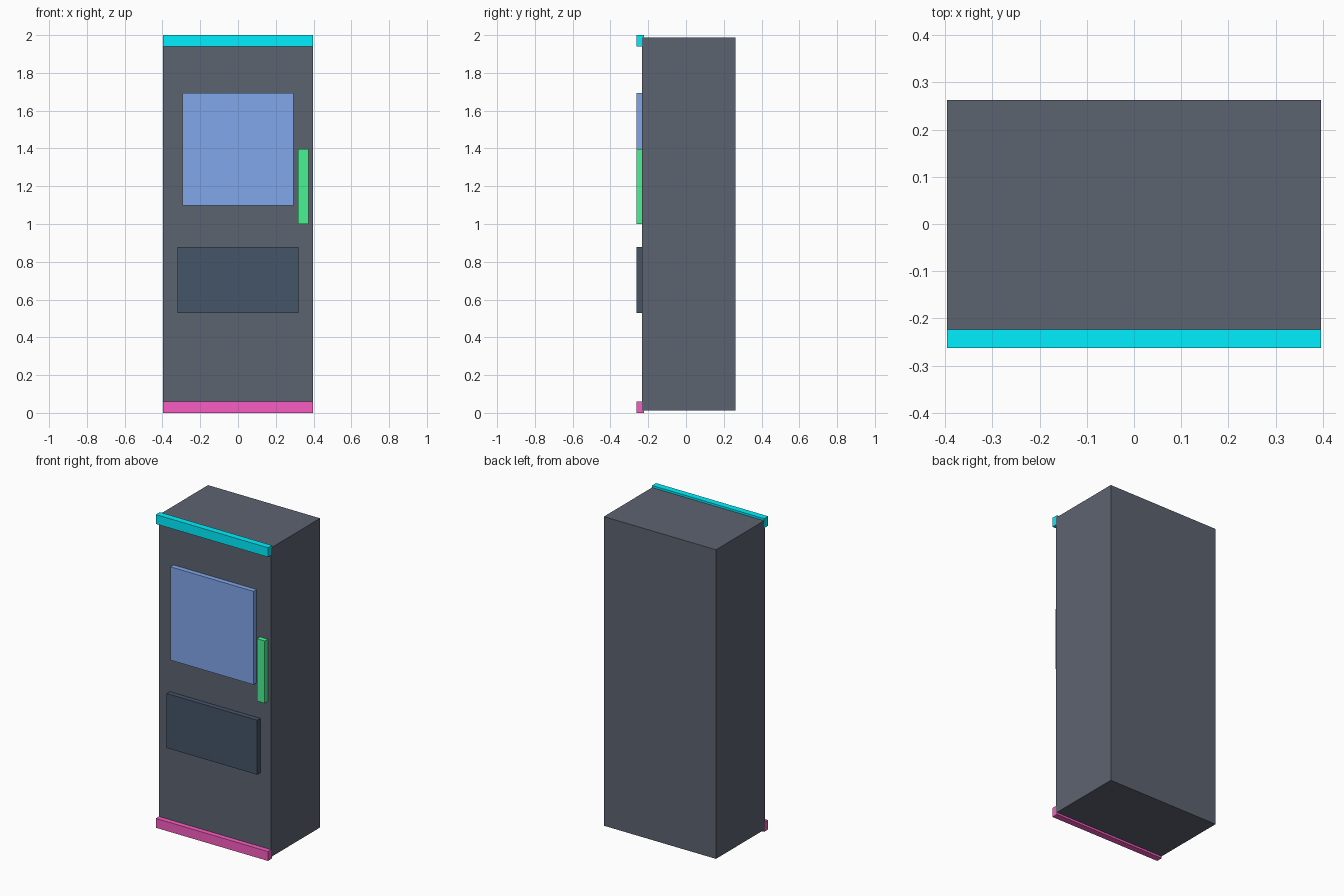
import bpy

if "Cube" in bpy.data.objects:
    bpy.data.objects.remove(bpy.data.objects["Cube"])


def box(name, x, y, z, color):
    """Axis-aligned coloured box from (min, max) extents."""
    spans = (x, y, z)
    bpy.ops.mesh.primitive_cube_add(size=1, location=[(a + b) / 2 for a, b in spans])
    obj = bpy.context.object
    obj.name = name
    obj.scale = [b - a for a, b in spans]
    bpy.ops.object.transform_apply(location=False, rotation=False, scale=True)
    mat = bpy.data.materials.new(name + "_color")
    mat.diffuse_color = (*color, 1)
    mat.use_nodes = True
    mat.node_tree.nodes["Principled BSDF"].inputs["Base Color"].default_value = mat.diffuse_color
    obj.data.materials.append(mat)
    return obj


W = 0.396                  # half width
FRONT = (-0.263, -0.223)   # depth range of all parts set into the front face

# Cabinet body
box("cabinet_body", (-W, W), (-0.232, 0.263), (0.013, 1.987), (0.108, 0.125, 0.16))

# Trim strips along the top and bottom front edges
box("top_trim", (-W, W), FRONT, (1.94, 2.0), (0.0, 0.87, 1.0))
box("bottom_trim", (-W, W), FRONT, (0.0, 0.06), (0.95, 0.11, 0.54))

# Front panels and handle
box("window_panel", (-0.294, 0.294), FRONT, (1.098, 1.694), (0.22, 0.39, 0.83))
box("lower_panel", (-0.32, 0.32), FRONT, (0.53, 0.878), (0.06, 0.09, 0.14))
box("door_handle", (0.317, 0.373), FRONT, (1.0, 1.398), (0.065, 0.90, 0.29))
